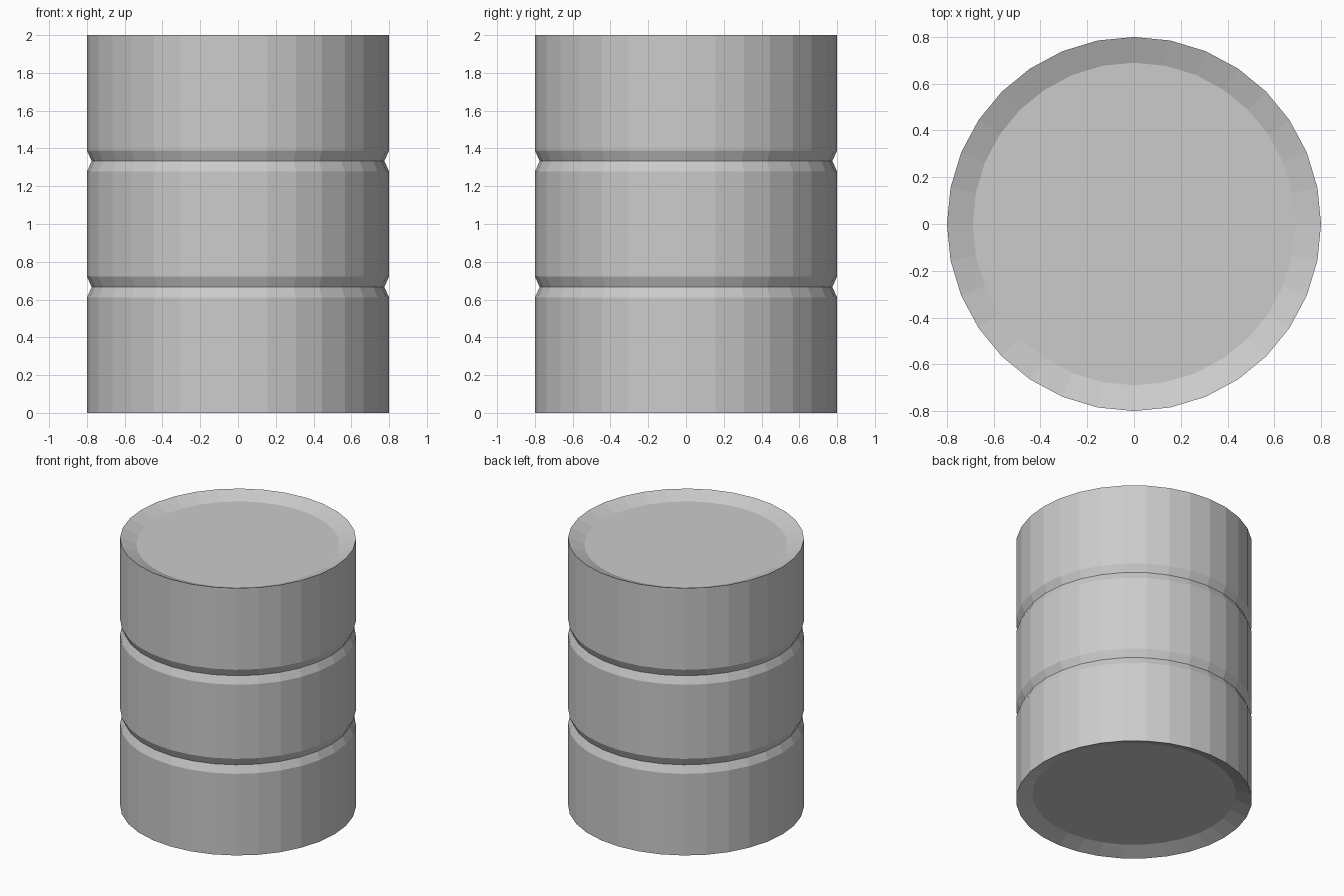
import bpy
import bmesh
from math import cos, sin, tau

cube = bpy.data.objects.get("Cube")
if cube:
    bpy.data.objects.remove(cube)

SIDES = 32
HEIGHT = 2.0
RADIUS = 0.8
LID_RADIUS = 0.69
LID_DEPTH = 0.045
GROOVE_RADIUS = 0.775
GROOVE_HALF = 0.056

# Bare metal
steel = bpy.data.materials.new("grey_steel")
steel.use_nodes = True
grey = (0.6, 0.6, 0.6, 1.0)
steel.diffuse_color = grey
steel.node_tree.nodes["Principled BSDF"].inputs["Base Color"].default_value = grey

# Profile from the recessed base, up the grooved wall, to the recessed lid
profile = [(LID_RADIUS, LID_DEPTH), (RADIUS, 0)]
for z in (HEIGHT / 3, HEIGHT * 2 / 3):
    profile += [(RADIUS, z - GROOVE_HALF), (GROOVE_RADIUS, z), (RADIUS, z + GROOVE_HALF)]
profile += [(RADIUS, HEIGHT), (LID_RADIUS, HEIGHT - LID_DEPTH)]

# Turned drum body
bm = bmesh.new()
angles = [tau * i / SIDES for i in range(SIDES)]
rings = [[bm.verts.new((r * cos(a), r * sin(a), z)) for a in angles] for r, z in profile]
for low, high in zip(rings, rings[1:]):
    for i in range(SIDES):
        j = (i + 1) % SIDES
        bm.faces.new((low[i], low[j], high[j], high[i]))

# Flat base and lid
bm.faces.new(rings[0][::-1])
bm.faces.new(rings[-1])
bmesh.ops.recalc_face_normals(bm, faces=bm.faces)

mesh = bpy.data.meshes.new("drum")
bm.to_mesh(mesh)
bm.free()
mesh.materials.append(steel)
drum = bpy.data.objects.new("drum", mesh)
bpy.context.collection.objects.link(drum)
